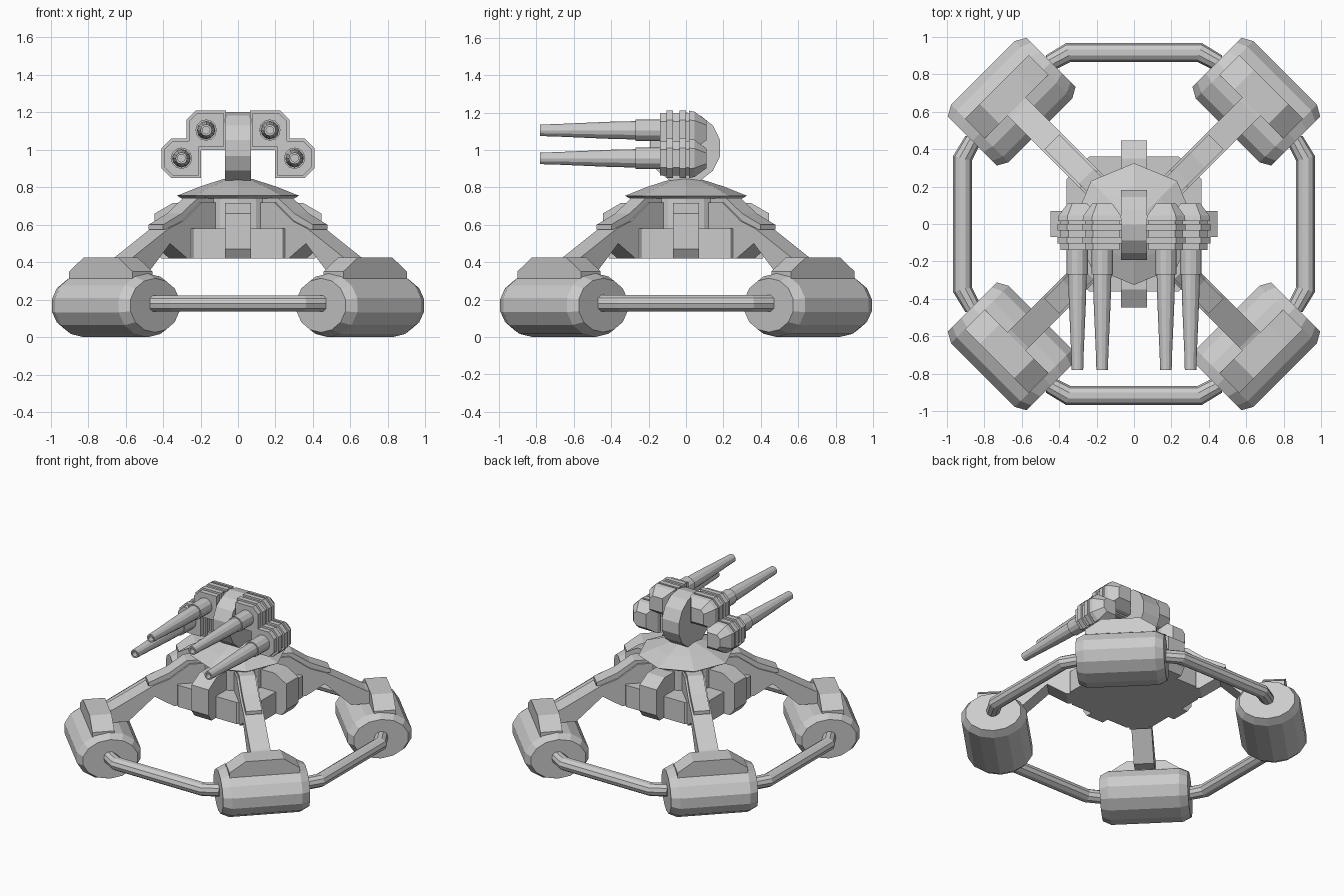
import bpy, bmesh
from math import sin, cos, pi
from mathutils import Matrix, Vector

if "Cube" in bpy.data.objects:
    bpy.data.objects.remove(bpy.data.objects["Cube"])


def loft(name, rings, matrix=None):
    """Skin a list of equal-length point rings and cap both ends."""
    bm = bmesh.new()
    vs = [[bm.verts.new(p) for p in ring] for ring in rings]
    n = len(rings[0])
    for a, b in zip(vs, vs[1:]):
        for i in range(n):
            j = (i + 1) % n
            bm.faces.new((a[i], a[j], b[j], b[i]))
    bm.faces.new(vs[0])
    bm.faces.new(vs[-1])
    bmesh.ops.recalc_face_normals(bm, faces=bm.faces)
    if matrix:
        bm.transform(matrix)
    me = bpy.data.meshes.new(name)
    bm.to_mesh(me)
    bm.free()
    ob = bpy.data.objects.new(name, me)
    bpy.context.collection.objects.link(ob)
    return ob


def ellipse(n, a, b, phase=0.0):
    return [(a * cos(2 * pi * i / n + phase), b * sin(2 * pi * i / n + phase)) for i in range(n)]


def lathe_z(name, n, stations, phase=0.0):
    return loft(name, [[(x, y, z) for x, y in ellipse(n, r, r, phase)] for r, z in stations])


def slab(name, profile, halves, matrix):
    """Extrude an x-z profile sideways in y."""
    return loft(name, [[(x, h, z) for x, z in profile] for h in (-halves, halves)], matrix)


# hull: octagonal base, round core, shallow roof
a, b = 0.36, 0.24
octagon = [(a, b), (b, a), (-b, a), (-a, b), (-a, -b), (-b, -a), (b, -a), (a, -b)]
loft("hull_base", [[(x, y, z) for x, y in octagon] for z in (0.42, 0.58)])
lathe_z("hull_core", 16, [(0.25, 0.57), (0.25, 0.75)])
lathe_z("hull_roof", 8, [(0.30, 0.74), (0.325, 0.755), (0.20, 0.805), (0.075, 0.845)])

for k in range(4):
    side = Matrix.Rotation(k * pi / 2, 4, 'Z')
    corner = Matrix.Rotation(k * pi / 2 + pi / 4, 4, 'Z')

    # box on each side of the hull
    slab("side_box", [(0.2, 0.42), (0.41, 0.42), (0.445, 0.47), (0.445, 0.66),
                      (0.35, 0.715), (0.2, 0.715)], 0.07, side)

    # leg with its raised upper plate
    slab("leg", [(0.2, 0.42), (0.45, 0.42), (0.58, 0.50), (0.76, 0.33), (0.95, 0.33),
                 (0.95, 0.40), (0.865, 0.425), (0.59, 0.58), (0.48, 0.62),
                 (0.34, 0.72), (0.2, 0.72)], 0.068, corner)
    slab("leg_plate", [(0.2, 0.60), (0.62, 0.575), (0.62, 0.60), (0.48, 0.66),
                       (0.36, 0.742), (0.2, 0.742)], 0.055, corner)

    # foot pod: oval drum with bevelled ends
    pod = [(-0.297, 0.85), (-0.24, 1), (0.24, 1), (0.297, 0.85)]
    loft("foot_pod", [[(0.923 + s * x, t, 0.17 + s * z) for x, z in ellipse(14, 0.223, 0.17, pi / 2)]
                      for t, s in pod], corner)

    # saddle clamped over the pod
    saddle = [(-0.24, 0.29), (-0.24, 0.35), (-0.13, 0.425), (0.13, 0.425), (0.24, 0.35), (0.24, 0.29)]
    loft("pod_saddle", [[(r, t, z) for t, z in saddle] for r in (0.885, 1.035)], corner)

    # bent pipe between neighbouring pods, mitred at the bends
    path = [(-0.47, 0.85, 0.0), (-0.35, 0.915, 0.27), (0.35, 0.915, -0.27), (0.47, 0.85, 0.0)]
    loft("bumper_rail", [[(px - skew * u, py + u, 0.18 + v)
                          for u, v in ellipse(10, 0.05, 0.046)]
                         for px, py, skew in path], side @ Matrix.Rotation(pi, 4, 'Z'))

# turret wheel
loft("turret_wheel", [[(x, y - 0.005, z + 1.01) for y, z in ellipse(14, 0.192, 0.192, pi / 2)]
                      for x in (-0.07, 0.07)])

# guns: ribbed housing with tapering barrel
housing = [(-0.14, 0.87), (-0.105, 0.87), (-0.105, 1), (-0.07, 1), (-0.07, 0.87), (-0.035, 0.87),
           (-0.035, 1), (0.0, 1), (0.0, 0.87), (0.015, 0.87), (0.015, 1), (0.045, 0.95), (0.11, 0.5)]
barrel = [(-0.10, 0.057), (-0.27, 0.057), (-0.27, 0.049), (-0.40, 0.046), (-0.70, 0.033),
          (-0.78, 0.031), (-0.78, 0.02), (-0.74, 0.02)]
h, c = 0.105, 0.05
for sx in (-1, 1):
    for label, gx, gz in (("upper", 0.17, 1.105), ("lower", 0.302, 0.955)):
        low = h if label == "upper" else h - c
        outline = [(-h, -h), (low, -h), (h, -h if label == "upper" else -h + c),
                   (h, h - c), (h - c, h), (-h, h)]
        if label == "upper":
            outline.pop(1)
        loft(label + "_gun_housing", [[(sx * (gx + s * x), y, gz + s * z) for x, z in outline]
                                      for y, s in housing])
        loft(label + "_gun_barrel", [[(sx * gx + x, y, gz + z) for x, z in ellipse(12, r, r)]
                                     for y, r in barrel])
